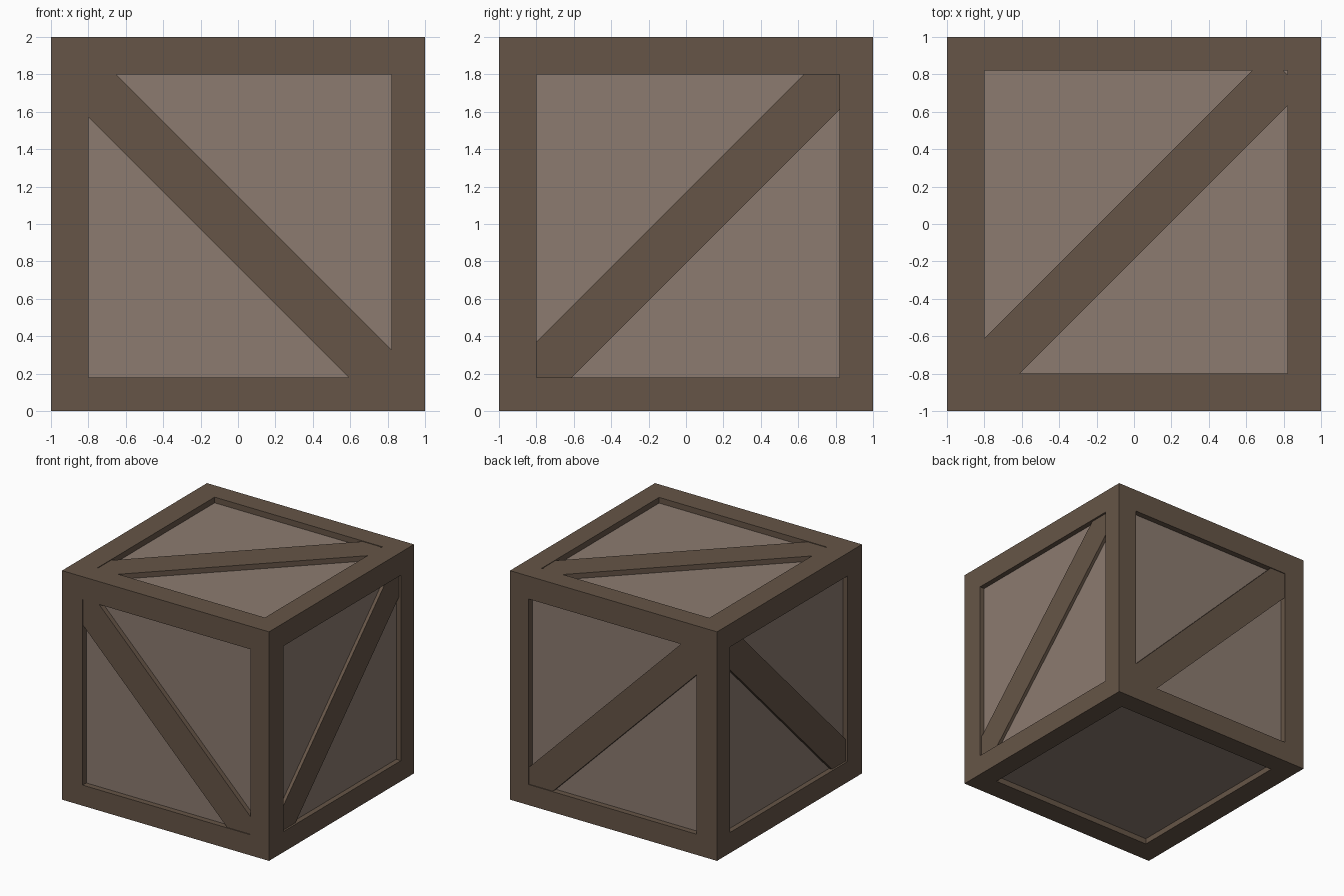
import bpy
from math import radians
from mathutils import Matrix, Vector

cube = bpy.data.objects.get("Cube")
if cube:
    bpy.data.objects.remove(cube, do_unlink=True)


def material(name, rgb):
    mat = bpy.data.materials.new(name)
    mat.use_nodes = True
    colour = (*rgb, 1)
    mat.diffuse_color = colour
    mat.node_tree.nodes["Principled BSDF"].inputs["Base Color"].default_value = colour
    return mat


DARK_WOOD = material("dark wood", (0.133, 0.091, 0.063))
PALE_WOOD = material("pale wood", (0.262, 0.198, 0.162))


def box(name, low, high, mat, axis=None, angle=0):
    """Box between two corners, optionally turned about its own centre."""
    low, high = Vector(low), Vector(high)
    bpy.ops.mesh.primitive_cube_add(size=1)
    obj = bpy.context.object
    obj.name = name
    turn = Matrix.Rotation(radians(angle), 4, axis) if axis else Matrix()
    place = Matrix.Translation((low + high) / 2) @ turn
    obj.data.transform(place @ Matrix.Diagonal((*(high - low), 1)))
    obj.data.materials.append(mat)
    return obj


# Frame bands: a wider beam on the low side of x and y, and at the top
X = {"right": (-1, -0.8), "left": (0.82, 1)}
Y = {"front": (-1, -0.8), "back": (0.82, 1)}
Z = {"bottom": (0, 0.18), "top": (1.8, 2)}

# Corner posts
for xn, (x0, x1) in X.items():
    for yn, (y0, y1) in Y.items():
        box(f"{yn}_{xn}_post", (x0, y0, 0), (x1, y1, 2), DARK_WOOD)

# Rails between the posts
for zn, (z0, z1) in Z.items():
    for yn, (y0, y1) in Y.items():
        box(f"{zn}_{yn}_rail", (-0.8, y0, z0), (0.82, y1, z1), DARK_WOOD)
    for xn, (x0, x1) in X.items():
        box(f"{zn}_{xn}_rail", (x0, -0.8, z0), (x1, 0.82, z1), DARK_WOOD)

# Recessed panels
box("panels", (-0.955, -0.95, 0.05), (0.955, 0.95, 1.95), PALE_WOOD)

# Diagonal braces on every side but the bottom
HALF = 0.134
LONG = 1.2
for side, name in ((-1, "front"), (1, "back")):
    y0, y1 = sorted((side * 0.9, side * 0.993))
    box(name + "_brace", (-0.02 - LONG, y0, 0.98 - HALF),
        (-0.02 + LONG, y1, 0.98 + HALF), DARK_WOOD, "Y", 45)
for side, name in ((-1, "right"), (1, "left")):
    x0, x1 = sorted((side * 0.9, side * 0.983))
    box(name + "_brace", (x0, 0.01 - LONG, 0.99 - HALF),
        (x1, 0.01 + LONG, 0.99 + HALF), DARK_WOOD, "X", 45)
box("top_brace", (-1.145, -HALF, 1.9), (1.145, HALF, 1.995), DARK_WOOD, "Z", 45)
